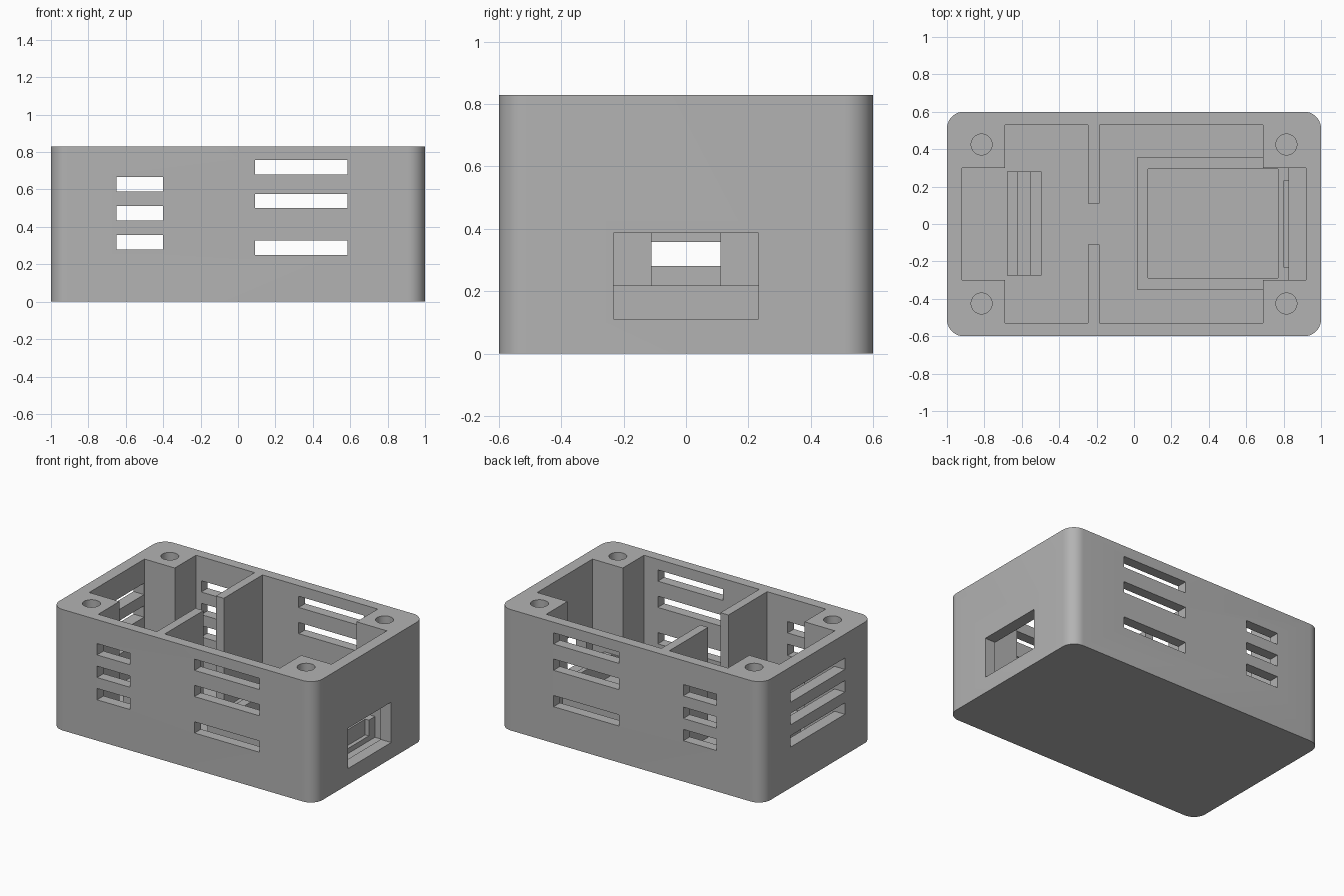
import bpy
import bmesh
from math import cos, sin, pi, radians

if "Cube" in bpy.data.objects:
    bpy.data.objects.remove(bpy.data.objects["Cube"], do_unlink=True)

HEIGHT, FLOOR = 0.83, 0.075

grey = bpy.data.materials.new("plain grey")
grey.use_nodes = True
colour = (0.45, 0.45, 0.45, 1)
grey.diffuse_color = colour
grey.node_tree.nodes["Principled BSDF"].inputs["Base Color"].default_value = colour


def prism(name, outline, z0, z1):
    """Extrude a flat outline from z0 up to z1."""
    bm = bmesh.new()
    face = bm.faces.new([bm.verts.new((x, y, z0)) for x, y in outline])
    top = bmesh.ops.extrude_face_region(bm, geom=[face])["geom"]
    for v in top:
        if isinstance(v, bmesh.types.BMVert):
            v.co.z = z1
    bmesh.ops.recalc_face_normals(bm, faces=bm.faces)
    mesh = bpy.data.meshes.new(name)
    bm.to_mesh(mesh)
    bm.free()
    mesh.materials.append(grey)
    obj = bpy.data.objects.new(name, mesh)
    bpy.context.collection.objects.link(obj)
    return obj


def box(name, x0, x1, y0, y1, z0, z1):
    return prism(name, [(x0, y0), (x1, y0), (x1, y1), (x0, y1)], z0, z1)


def arc(cx, cy, r, start, sweep, steps):
    return [(cx + r * cos(start + sweep * i / steps), cy + r * sin(start + sweep * i / steps))
            for i in range(steps + 1)]


def cut(obj, cutter):
    """Subtract the cutter and throw it away."""
    cutter.hide_render = True
    mod = obj.modifiers.new("cut", "BOOLEAN")
    mod.operation, mod.solver, mod.object = "DIFFERENCE", "EXACT", cutter
    bpy.context.view_layer.objects.active = obj
    bpy.ops.object.modifier_apply(modifier=mod.name)
    bpy.data.objects.remove(cutter, do_unlink=True)


# Case block with rounded upright corners
r = 0.09
outline = []
for i, (sx, sy) in enumerate([(1, 1), (-1, 1), (-1, -1), (1, -1)]):
    outline += arc(sx * (1 - r), sy * (0.6 - r), r, i * pi / 2, pi / 2, 10)
case = prism("case", outline, 0, HEIGHT)

# Cavity, leaving corner posts and a divider with a central gap
half = [(-0.92, 0.3), (-0.69, 0.3), (-0.69, 0.53), (-0.245, 0.53), (-0.245, 0.11),
        (-0.185, 0.11), (-0.185, 0.53), (0.69, 0.53), (0.69, 0.3), (0.92, 0.3)]
cut(case, prism("cavity_cutter", half + [(x, -y) for x, y in reversed(half)], FLOOR, 1))

# Blind screw holes in the posts
for sx in (-1, 1):
    for sy in (-1, 1):
        ring = arc(sx * 0.815, sy * 0.425, 0.056, 0, 2 * pi, 32)[:-1]
        cut(case, prism("screw_cutter", ring, 0.45, 1))

# Vents through the long walls and the right-hand end wall
for z in (0.25, 0.5, 0.68):
    cut(case, box("long_vent_cutter", 0.09, 0.585, -0.7, 0.7, z, z + 0.077))
for z in (0.28, 0.433, 0.588):
    cut(case, box("short_vent_cutter", -0.65, -0.4, -0.7, 0.7, z, z + 0.078))
    cut(case, box("end_vent_cutter", -1.1, -0.88, -0.295, 0.295, z, z + 0.078))

# Board frame on the floor
frame = box("board_frame", 0.015, 0.83, -0.35, 0.355, FLOOR, 0.218)
cut(frame, box("frame_cutter", 0.075, 0.77, -0.29, 0.295, 0, 1))

# Connector opening through the end wall and into the frame
for part in (case, frame):
    cut(part, box("port_cutter", 0.803, 1.1, -0.233, 0.233, 0.11, 0.387))

# Channel-shaped holder on the floor
holder = box("channel_holder", -0.68, -0.495, -0.275, 0.28, FLOOR, 0.218)
cut(holder, box("channel_cutter", -0.62, -0.555, -1, 1, 0.12, 1))

# Smooth only the rounded surfaces
for part in (case, frame, holder):
    bpy.ops.object.select_all(action="DESELECT")
    part.select_set(True)
    bpy.context.view_layer.objects.active = part
    bpy.ops.object.shade_smooth_by_angle(angle=radians(30))
